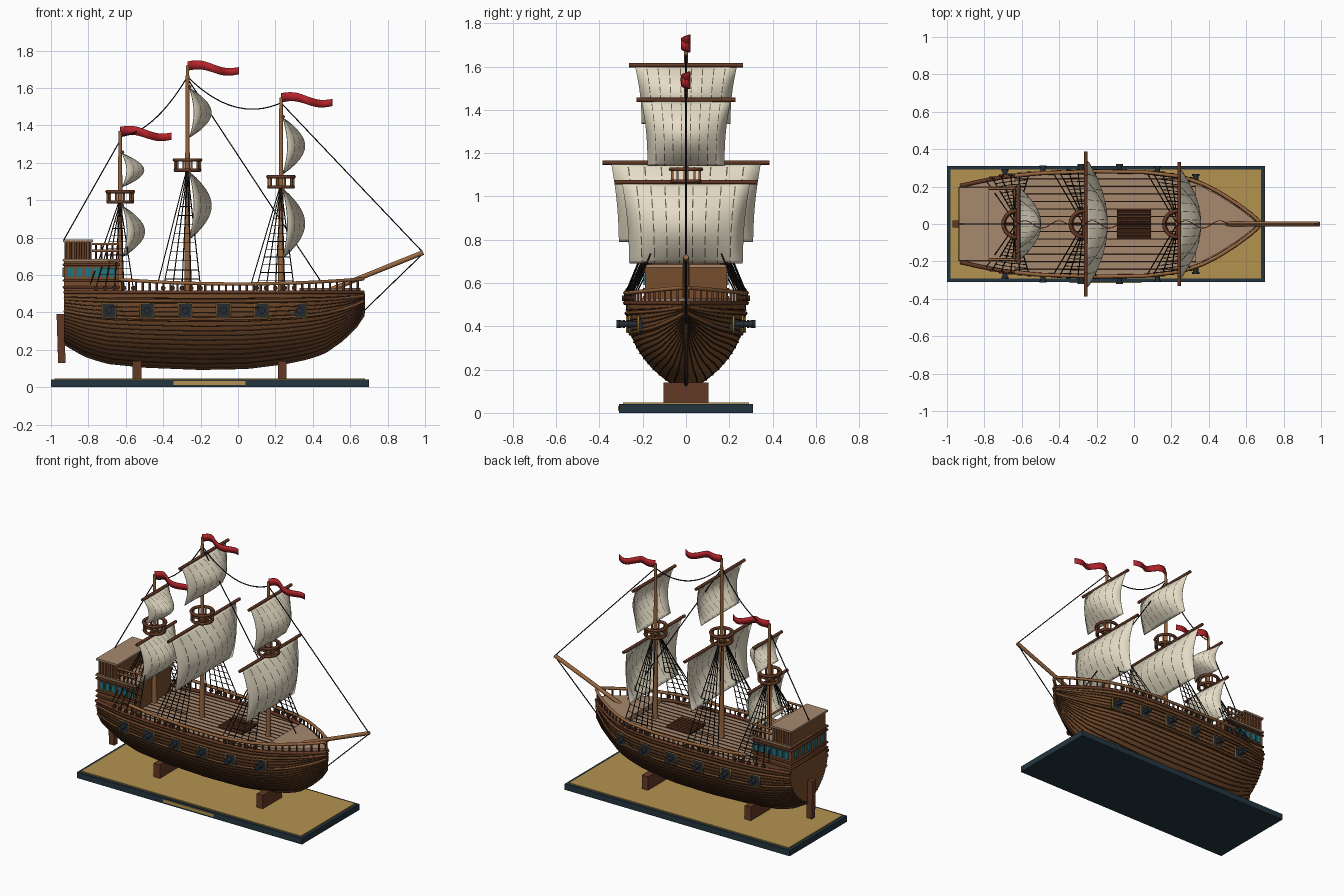
import bpy, bmesh
from math import sin, cos, pi

if "Cube" in bpy.data.objects:
    bpy.data.objects.remove(bpy.data.objects["Cube"])

def mat(name, r, g, b):
    m = bpy.data.materials.new(name)
    m.diffuse_color = [(c / 255) ** 2.2 for c in (r, g, b)] + [1]
    m.use_nodes = True
    m.node_tree.nodes["Principled BSDF"].inputs["Base Color"].default_value = m.diffuse_color
    return m

WOOD = mat("hull_wood", 118, 78, 48); SEAM = mat("dark_seam", 62, 40, 27)
DECK = mat("deck_wood", 165, 135, 110); MAST = mat("mast_wood", 150, 103, 66)
YARD = mat("yard_wood", 100, 60, 42); CLOTH = mat("sailcloth", 228, 219, 196)
STITCH = mat("stitching", 100, 94, 82); RED = mat("pennant_red", 178, 40, 46)
TEAL = mat("window_teal", 40, 115, 130); IRON = mat("iron", 42, 48, 54)
ROPE = mat("rope", 34, 31, 30); GOLD = mat("gold", 178, 145, 80); SLATE = mat("slate", 40, 56, 66)

def mesh(name, verts, faces, mats, smooth=False, weld=False):
    me = bpy.data.meshes.new(name)
    me.from_pydata(verts, [], faces)
    ob = bpy.data.objects.new(name, me)
    bpy.context.collection.objects.link(ob)
    for m in mats:
        me.materials.append(m)
    bm = bmesh.new(); bm.from_mesh(me)
    if weld:
        bmesh.ops.remove_doubles(bm, verts=bm.verts, dist=0.0005)
    bmesh.ops.recalc_face_normals(bm, faces=bm.faces)
    for f in bm.faces:
        f.smooth = smooth and len(f.verts) < 5
    bm.to_mesh(me); bm.free()
    return ob

def box(name, x0, x1, y0, y1, z0, z1, m):
    v = [(x, y, z) for x in (x0, x1) for y in (y0, y1) for z in (z0, z1)]
    f = [(0, 1, 3, 2), (4, 6, 7, 5), (0, 4, 5, 1), (2, 3, 7, 6), (0, 2, 6, 4), (1, 5, 7, 3)]
    return mesh(name, v, f, [m])

def tubes(name, paths, r, m, closed=False, res=1):
    cu = bpy.data.curves.new(name, 'CURVE')
    cu.dimensions = '3D'; cu.bevel_depth = r; cu.bevel_resolution = res; cu.use_fill_caps = True
    for p in paths:
        s = cu.splines.new('POLY')
        s.points.add(len(p) - 1)
        for q, c in zip(s.points, p):
            q.co = (*c, 1)
        s.use_cyclic_u = closed
    cu.materials.append(m)
    ob = bpy.data.objects.new(name, cu)
    bpy.context.collection.objects.link(ob)
    bpy.ops.object.select_all(action='DESELECT')
    ob.select_set(True); bpy.context.view_layer.objects.active = ob
    bpy.ops.object.convert(target='MESH')
    return ob

# hull stations: x, half width at deck, keel height
ST = [(-.93, .20, .235), (-.82, .225, .17), (-.7, .248, .132), (-.5, .268, .112), (-.2, .277, .1), (.05, .274, .105),
      (.25, .25, .13), (.37, .21, .155), (.46, .163, .185), (.56, .098, .255), (.63, .045, .325), (.67, .008, .385)]
TOP = .5
def station(x):
    for a, b in zip(ST, ST[1:]):
        if x <= b[0] + 1e-6:
            t = (x - a[0]) / (b[0] - a[0])
            return [a[i] + (b[i] - a[i]) * t for i in (1, 2)]
def full(s):
    return max(0, 1 - (1 - s) ** 2.2) ** .8
def half(x, z):
    w, k = station(x)
    return w * full((z - k) / (TOP - k))
def xs(a, b, n):
    return [a + (b - a) * i / n for i in range(n + 1)]

# hull shell
ROWS, SX = 16, xs(-.93, .67, 40)
V, F = [], []
for x in SX:
    w, k = station(x)
    for j in range(-ROWS, ROWS + 1):
        s = abs(j) / ROWS
        V.append((x, w * full(s) * (1 if j > 0 else -1), k + (TOP - k) * s))
n = 2 * ROWS + 1
F = [(i * n + j, i * n + j + 1, (i + 1) * n + j + 1, (i + 1) * n + j) for i in range(40) for j in range(n - 1)]
F.append(tuple(range(n)))
mesh("hull", V, F, [WOOD], True)
def side_path(s, sy, out=.001):
    p = []
    for x in SX:
        w, k = station(x)
        p.append((x, sy * (w * full(s) + out), k + (TOP - k) * s))
    return p
tubes("plank_seams", [side_path(j / ROWS, sy) for j in range(1, ROWS) for sy in (-1, 1)], .0032, SEAM)
tubes("wales", [side_path(s, sy, .002) for s in (.66, .9) for sy in (-1, 1)], .008, WOOD)
tubes("keel", [[(x, 0, station(x)[1]) for x in SX] + [(.672, 0, .5)]], .009, SEAM)

# decks
def deck(name, a, b, z0, z1, inset):
    X = xs(a, b, 20)
    out = [(x, -max(.004, station(x)[0] - inset)) for x in X]
    out += [(x, -y) for x, y in reversed(out)]
    m = len(out)
    v = [(x, y, z0) for x, y in out] + [(x, y, z1) for x, y in out]
    f = [tuple(range(m)), tuple(range(m, 2 * m))] + [(i, (i + 1) % m, (i + 1) % m + m, i + m) for i in range(m)]
    mesh(name, v, f, [DECK])
deck("main_deck", -.925, .66, .48, .498, .004)
deck("foredeck", .33, .655, .49, .53, .014)
lines = []
for i in range(-6, 7):
    y = i * .04
    ok = [x for x in xs(-.64, .33, 60) if station(x)[0] > abs(y) + .01]
    lines.append([(ok[0], y, .498), (ok[-1], y, .498)])
tubes("deck_seams", lines, .003, SEAM)
box("hatch", -.09, .09, -.08, .08, .49, .508, SEAM)
tubes("hatch_slats", [[(-.09, y, .51), (.09, y, .51)] for y in xs(-.075, .075, 8)], .006, YARD)

# bulwark rails and posts
def rail_z(x):
    return .552 + .025 * (x / .65) ** 2
def rail(a, b, zf, sy):
    return [(x, sy * (station(x)[0] + .004), zf(x)) for x in xs(a, b, 36)]
tubes("gunwale", [rail(-.93, .67, lambda x: .508, s) for s in (-1, 1)], .011, YARD)
tubes("top_rail", [rail(-.64, .67, rail_z, s) for s in (-1, 1)], .010, MAST)
tubes("rail_posts", [[(x, s * (station(x)[0] + .004), .5), (x, s * (station(x)[0] + .004), rail_z(x))]
                     for x in xs(-.62, .64, 34) for s in (-1, 1)], .006, YARD)

# gun ports and cannons
ports, barrels, muzzles = [], [], []
for i in range(6):
    x = -.69 + i * .204
    for s in (-1, 1):
        y = half(x, .41)
        box("gun_port", x - .035, x + .035, min(s * (y - .04), s * (y + .008)), max(s * (y - .04), s * (y + .008)), .375, .445, IRON)
        ports.append([(x + a * .037, s * (y + .006), .41 + b * .037) for a, b in ((-1, -1), (1, -1), (1, 1), (-1, 1))])
        barrels.append([(x, s * y, .41), (x, s * (y + .052), .41)])
        muzzles.append([(x, s * (y + .042), .41), (x, s * (y + .054), .41)])
tubes("port_frames", ports, .005, GOLD, True)
tubes("cannon_barrels", barrels, .014, IRON, res=2)
tubes("cannon_muzzles", muzzles, .019, IRON, res=2)

# stern cabin, poop and rudder
box("cabin", -.93, -.64, -.19, .19, .49, .675, WOOD)
box("quarterdeck", -.935, -.63, -.2, .2, .672, .685, DECK)
box("poop", -.925, -.785, -.18, .18, .68, .78, WOOD)
box("poop_roof", -.935, -.775, -.195, .195, .777, .79, DECK)
for z in (.535, .57, .655, .68):
    tubes("cabin_moulding", [[(-.63, -.194, z), (-.933, -.194, z), (-.933, .194, z), (-.63, .194, z)]], .007, YARD)
tubes("poop_pilasters", [[(x, s * .182, .685), (x, s * .182, .778)] for x in xs(-.92, -.79, 5) for s in (-1, 1)], .007, YARD)
for i in range(6):
    for s in (-1, 1):
        x = -.893 + i * .045
        box("side_window", x - .016, x + .016, s * .192 - .005, s * .192 + .005, .59, .64, TEAL)
for i in range(5):
    box("stern_window", -.938, -.92, -.155 + i * .07, -.125 + i * .07, .59, .64, TEAL)
tubes("quarterdeck_rail", [[(-.78, s * .19, z), (-.64, s * .19, z)] for z in (.73, .765) for s in (-1, 1)] + [[(-.64, -.19, .75), (-.64, .19, .75)]], .007, MAST)
tubes("quarterdeck_posts", [[(x, s * .19, .68), (x, s * .19, .77)] for x in xs(-.76, -.64, 4) for s in (-1, 1)], .005, YARD)
rud = box("rudder", -.97, -.93, -.018, .018, .13, .39, YARD)
for v in rud.data.vertices:
    if v.co.z < .2: v.co.x += .008

# sails with stitched seams
def sail(name, mx, zt, zb, wt, wb, bulge=.118, panels=9, rows=26):
    us = [-1]
    for i in range(1, panels):
        u = -1 + 2 * i / panels
        us += [u - .009, u + .009]
    us.append(1)
    v, f = [], []
    for r in range(rows + 1):
        t = r / rows
        w = wt + (wb - wt) * t - .008 * sin(pi * t)
        for u in us:
            v.append((mx + .012 + bulge * sin(pi * t) ** .9 * (1 - .8 * u * u), w * u, zt + (zb - zt) * t))
    c = len(us)
    f = [(r * c + i, r * c + i + 1, (r + 1) * c + i + 1, (r + 1) * c + i) for r in range(rows) for i in range(c - 1)]
    ob = mesh(name, v, f, [CLOTH, STITCH], True)
    for p in ob.data.polygons:
        r, i = divmod(p.index, c - 1)
        p.material_index = int(i % 2 == 1 and r % 4 != 0)
    ob.modifiers.new("thickness", 'SOLIDIFY').thickness = .004
    tubes(name + "_yard", [[(mx + .012, -wt * 1.12, zt + .006), (mx + .012, wt * 1.12, zt + .006)]], .010, YARD, res=2)

# masts, tops, shrouds, pennants: name, x, top, nest height, lower sail, upper sail
MASTS = [("mizzen", -.63, 1.37, .99, (.965, .70, .19, .17), (1.25, 1.07, .135, .115)),
         ("main", -.27, 1.72, 1.16, (1.15, .79, .345, .31), (1.60, 1.335, .235, .205)),
         ("fore", .23, 1.55, 1.07, (1.06, .69, .295, .262), (1.44, 1.14, .205, .178))]
for name, mx, top, nz, low, up in MASTS:
    bpy.ops.mesh.primitive_cone_add(vertices=12, radius1=.017, radius2=.009, depth=top - .49, location=(mx, 0, (top + .49) / 2))
    bpy.context.object.name = name + "_mast"
    bpy.context.object.data.materials.append(MAST)
    sail(name + "_lower_sail", mx, *low)
    sail(name + "_upper_sail", mx, *up)
    ring = [(cos(a * pi / 10), sin(a * pi / 10)) for a in range(20)]
    tubes(name + "_top_rings", [[(mx + c * r, s * r, z) for c, s in ring] for r, z in ((.065, nz), (.07, nz + .055))], .01, YARD, True)
    tubes(name + "_top_posts", [[(mx + c * .067, s * .067, nz), (mx + c * .067, s * .067, nz + .055)] for c, s in ring[::2]], .006, MAST)
    tubes(name + "_top_spokes", [[(mx - .06, 0, nz), (mx + .06, 0, nz)], [(mx, -.06, nz), (mx, .06, nz)]], .008, YARD)
    ropes, rungs, eyes = [], [], []
    for s in (-1, 1):
        feet = [(mx + d, s * (station(mx + d)[0] + .012), .53) for d in (-.13, -.08, -.03, .02, .07)]
        head = (mx, s * .03, nz)
        ropes += [[p, head] for p in feet] + [[(mx - .16, s * station(mx - .16)[0], .55), (mx, 0, nz + .02)]]
        for i in range(1, 11):
            rungs.append([tuple(a + (b - a) * i / 13 for a, b in zip(p, head)) for p in feet])
        eyes += [[(p[0], p[1] - .006, p[2]), (p[0], p[1] + .006, p[2])] for p in feet]
    tubes(name + "_shrouds", ropes, .003, ROPE)
    tubes(name + "_ratlines", rungs, .002, ROPE)
    tubes(name + "_deadeyes", eyes, .013, SEAM, res=2)
    # pennant
    v, f = [], []
    for i in range(21):
        t = i / 20
        z = top - .003 - .025 * t + .012 * sin(2 * pi * t)
        h = .025 - .006 * t
        y = .02 * sin(3 * pi * t)
        v += [(mx + .275 * t, y, z - h), (mx + .275 * t, y, z + h)]
    f = [(2 * i, 2 * i + 2, 2 * i + 3, 2 * i + 1) for i in range(20)]
    flag = mesh(name + "_pennant", v, f, [RED], True)
    flag.modifiers.new("thickness", 'SOLIDIFY').thickness = .004

# bowsprit and stays
tubes("bowsprit", [[(.48, 0, .515), (.99, 0, .72)]], .013, MAST, res=2)
def stay(a, b, sag=0):
    return [(a[0] + (b[0] - a[0]) * t, 0, a[1] + (b[1] - a[1]) * t - 4 * sag * t * (1 - t)) for t in xs(0, 1, 16)]
tubes("stays", [stay((.23, 1.52), (.985, .725)), stay((-.27, 1.66), (.23, 1.52), .09), stay((-.63, 1.34), (-.27, 1.66), .07),
                stay((-.63, 1.32), (-.93, .79)), stay((-.27, 1.65), (.44, .57)), stay((.985, .71), (.665, .4))], .0035, ROPE)

# stand
box("base", -1, .7, -.31, .31, 0, .04, SLATE)
box("base_panel", -.98, .68, -.292, .292, .035, .047, GOLD)
box("base_plaque", -.345, .04, -.315, -.3, .012, .032, GOLD)
for x in (-.54, .237):
    box("cradle", x - .023, x + .023, -.105, .105, .045, .14, YARD)
